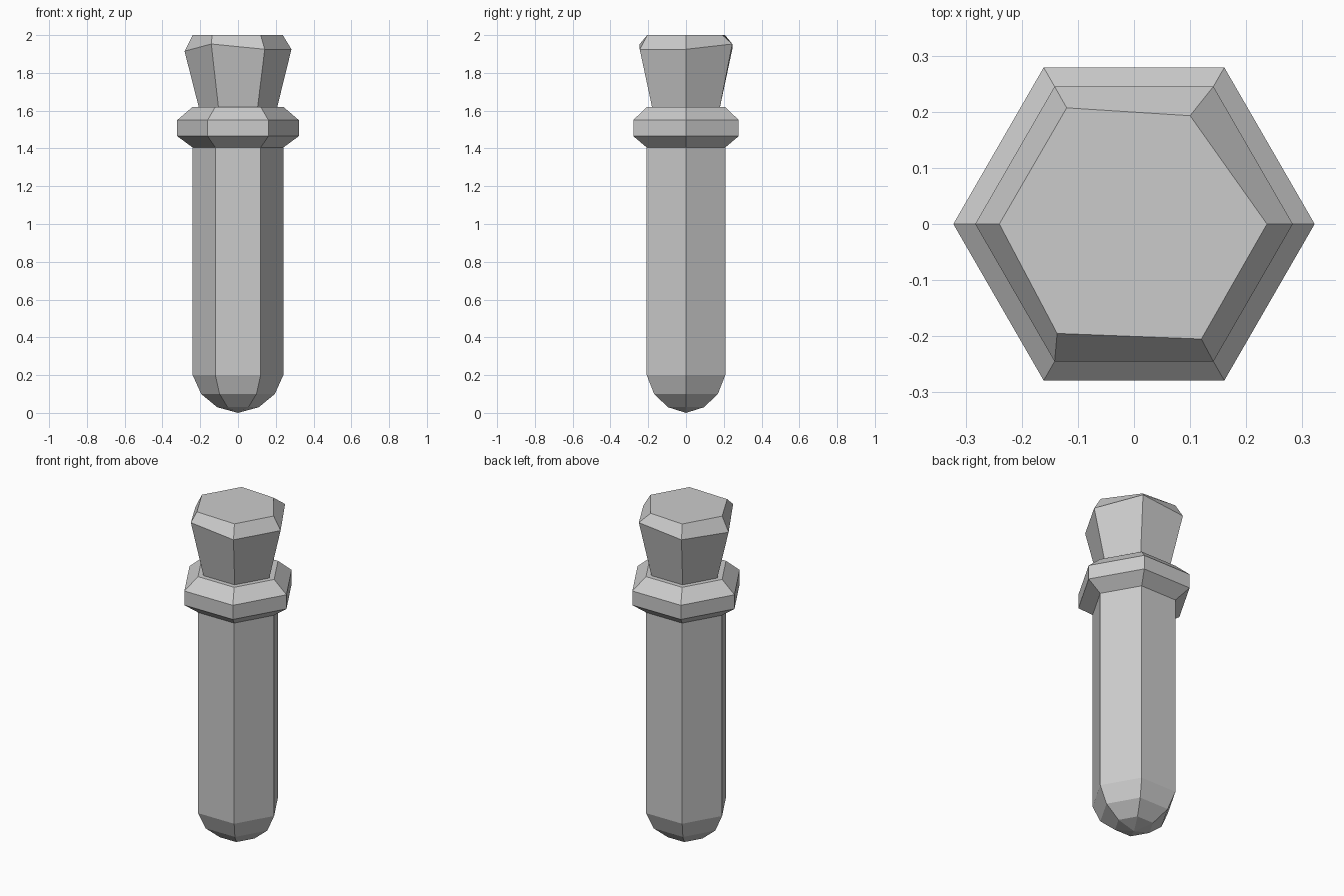
import bpy
from math import cos, sin, radians

if "Cube" in bpy.data.objects:
    bpy.data.objects.remove(bpy.data.objects["Cube"], do_unlink=True)

# Single stone grey
grey = bpy.data.materials.new("stone grey")
grey.use_nodes = True
colour = (0.6, 0.6, 0.6, 1)
grey.diffuse_color = colour
grey.node_tree.nodes["Principled BSDF"].inputs["Base Color"].default_value = colour


def hexagon(radius, z):
    return [(radius * cos(radians(60 * i)), radius * sin(radians(60 * i)), z)
            for i in range(6)]


def loft(name, rings, tip=None):
    """Bridge six-sided rings from bottom to top, closing both ends."""
    verts = [v for ring in rings for v in ring]
    faces = []
    for r in range(len(rings) - 1):
        for i in range(6):
            a, b = r * 6 + i, r * 6 + (i + 1) % 6
            faces.append((a, b, b + 6, a + 6))
    if tip is None:
        faces.append(tuple(reversed(range(6))))
    else:
        verts.append(tip)
        faces += [((i + 1) % 6, i, len(verts) - 1) for i in range(6)]
    top = (len(rings) - 1) * 6
    faces.append(tuple(range(top, top + 6)))
    mesh = bpy.data.meshes.new(name)
    mesh.from_pydata(verts, [], faces)
    mesh.materials.append(grey)
    obj = bpy.data.objects.new(name, mesh)
    bpy.context.collection.objects.link(obj)
    return obj


# Shaft with a rounded point
loft("shaft", [hexagon(r, z) for r, z in
               ((0.11, 0.03), (0.195, 0.1), (0.24, 0.2), (0.24, 1.42))], (0, 0, 0))

# Bevelled collar
loft("collar", [hexagon(r, z) for r, z in
                ((0.24, 1.405), (0.322, 1.465), (0.322, 1.55), (0.24, 1.62))])

# Flared head with an uneven chipped rim
rim_heights = (1.925, 1.953, 1.925, 1.915, 1.953, 1.925)
rim = [(x, y, z) for (x, y, _), z in zip(hexagon(0.283, 0), rim_heights)]
crown = [(x, y, 2) for x, y in ((0.237, 0), (0.1, 0.193), (-0.12, 0.207),
                                (-0.24, 0), (-0.137, -0.195), (0.12, -0.205))]
loft("head", [hexagon(0.203, 1.6), rim, crown])
